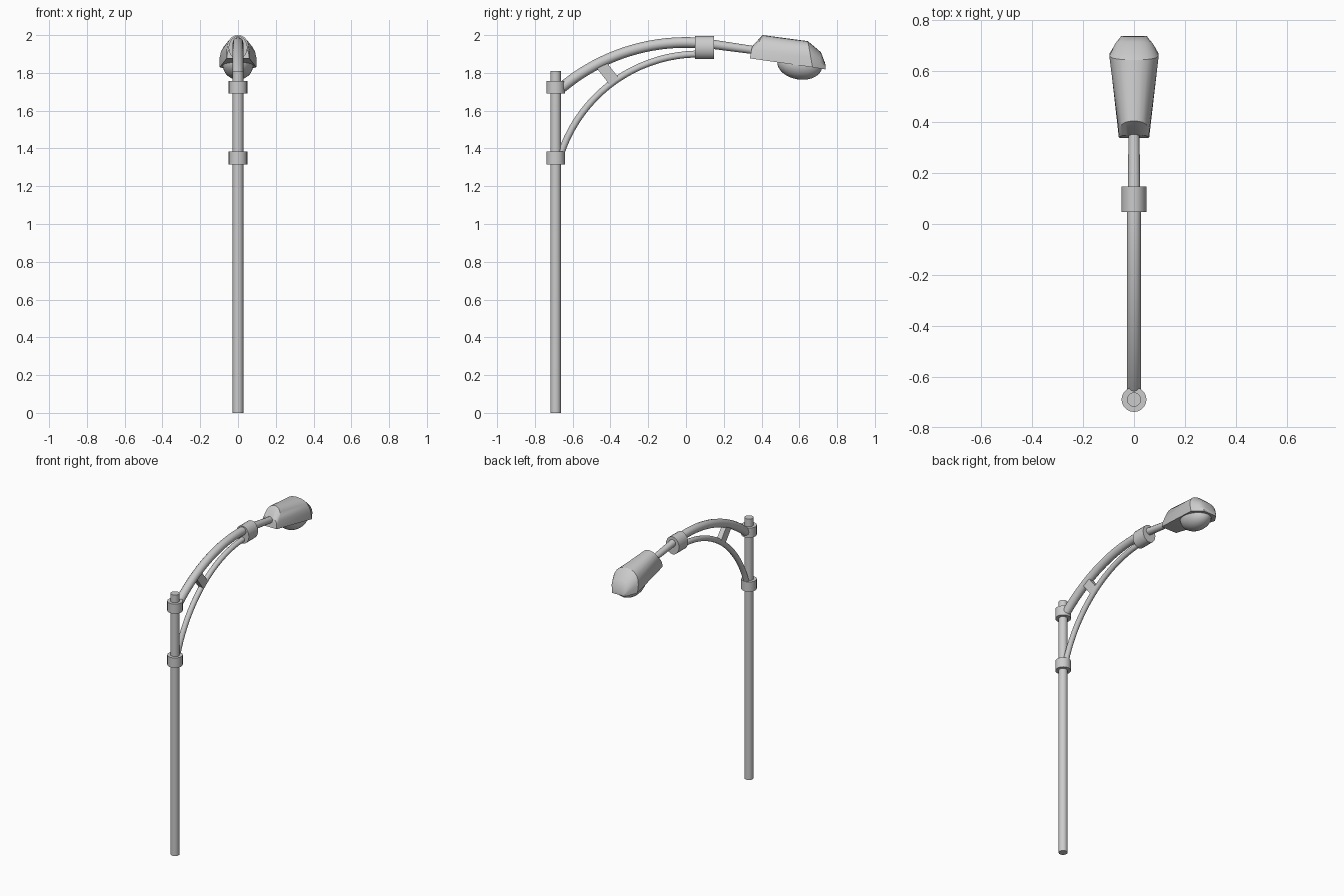
import bpy, bmesh, math
from mathutils import Matrix

if "Cube" in bpy.data.objects:
    bpy.data.objects.remove(bpy.data.objects["Cube"])

PY = -0.69  # pole position on y


def smooth(ob, angle=35):
    bpy.ops.object.select_all(action='DESELECT')
    ob.select_set(True)
    bpy.context.view_layer.objects.active = ob
    bpy.ops.object.shade_smooth_by_angle(angle=math.radians(angle))


def cylinder(name, r, z0, z1, y=PY):
    bpy.ops.mesh.primitive_cylinder_add(vertices=20, radius=r, depth=z1 - z0,
                                        location=(0, y, (z0 + z1) / 2))
    ob = bpy.context.object
    ob.name = name
    smooth(ob)
    return ob


def tube(name, pts, r):
    # pts are (y, z, radius factor)
    cu = bpy.data.curves.new(name, 'CURVE')
    cu.dimensions = '3D'
    cu.bevel_depth = r
    cu.bevel_resolution = 4
    cu.use_fill_caps = True
    sp = cu.splines.new('POLY')
    sp.points.add(len(pts) - 1)
    for p, (y, z, f) in zip(sp.points, pts):
        p.co = (0, y, z, 1)
        p.radius = f
    ob = bpy.data.objects.new(name, cu)
    bpy.context.collection.objects.link(ob)
    bpy.ops.object.select_all(action='DESELECT')
    ob.select_set(True)
    bpy.context.view_layer.objects.active = ob
    bpy.ops.object.convert(target='MESH')
    ob = bpy.context.object
    ob.name = name
    smooth(ob)
    return ob


def arc(cy, cz, R, y0, y1, n=20):
    a0, a1 = math.acos((y0 - cy) / R), math.acos((y1 - cy) / R)
    return [(cy + R * math.cos(a0 + (a1 - a0) * i / n),
             cz + R * math.sin(a0 + (a1 - a0) * i / n), 1) for i in range(n + 1)]


# Pole and its two collars
cylinder("pole", 0.028, 0, 1.81)
cylinder("upper_collar", 0.049, 1.69, 1.757)
cylinder("lower_collar", 0.049, 1.315, 1.383)

# Curved arms; the upper one carries on as a straight spigot into the lamp
tube("upper_arm", arc(0, 0.938, 1.023, -0.655, 0.10), 0.028)
tube("lower_arm", arc(0.07, 1.128, 0.772, -0.665, 0.10), 0.018)
tube("lamp_spigot", [(0.10, 1.957, 1), (0.37, 1.919, 0.85)], 0.025)

# Clamp joining the two arms
clamp = cylinder("arm_clamp", 0.05, -0.05, 0.05, y=0)
clamp.matrix_world = (Matrix.Translation((0, 0.098, 1.934))
                      @ Matrix.Rotation(math.radians(-90), 4, 'X')
                      @ Matrix.Diagonal((1, 1.22, 1, 1)))

# Strut between the arms
bpy.ops.mesh.primitive_cube_add(size=1, location=(0, -0.415, 1.80))
strut = bpy.context.object
strut.name = "arm_strut"
strut.scale = (0.035, 0.06, 0.115)
strut.rotation_euler = (math.radians(38), 0, 0)

# Lamp housing: lofted arch sections (bottom y, bottom z, top y, top z, half width)
sections = [(0.338, 1.877, 0.350, 1.940, 0.057),
            (0.343, 1.876, 0.405, 2.000, 0.060),
            (0.670, 1.830, 0.645, 1.968, 0.097),
            (0.706, 1.824, 0.714, 1.910, 0.074),
            (0.739, 1.818, 0.737, 1.850, 0.050)]
half = [(1, 0), (1, 0.38), (0.93, 0.6), (0.78, 0.79), (0.55, 0.92), (0.28, 0.98)]
arch = half + [(0, 1)] + [(-x, t) for x, t in reversed(half)]
bm = bmesh.new()
rings = [[bm.verts.new((w * x, yb + (yt - yb) * t, zb + (zt - zb) * t))
          for x, t in arch] for yb, zb, yt, zt, w in sections]
n = len(arch)
for a, b in zip(rings, rings[1:]):
    for i in range(n):
        j = (i + 1) % n
        bm.faces.new((a[i], a[j], b[j], b[i]))
bm.faces.new(rings[0])
bm.faces.new(rings[-1])
bmesh.ops.recalc_face_normals(bm, faces=bm.faces)
me = bpy.data.meshes.new("lamp_housing")
bm.to_mesh(me)
bm.free()
housing = bpy.data.objects.new("lamp_housing", me)
bpy.context.collection.objects.link(housing)
smooth(housing, 32)

# Glass bowl under the housing, tilted with it
bpy.ops.mesh.primitive_uv_sphere_add(segments=24, ring_count=14, radius=1,
                                     location=(0, 0.602, 1.845))
bowl = bpy.context.object
bowl.name = "lamp_bowl"
bowl.scale = (0.082, 0.12, 0.08)
bowl.rotation_euler = (math.radians(-9), 0, 0)
smooth(bowl)
